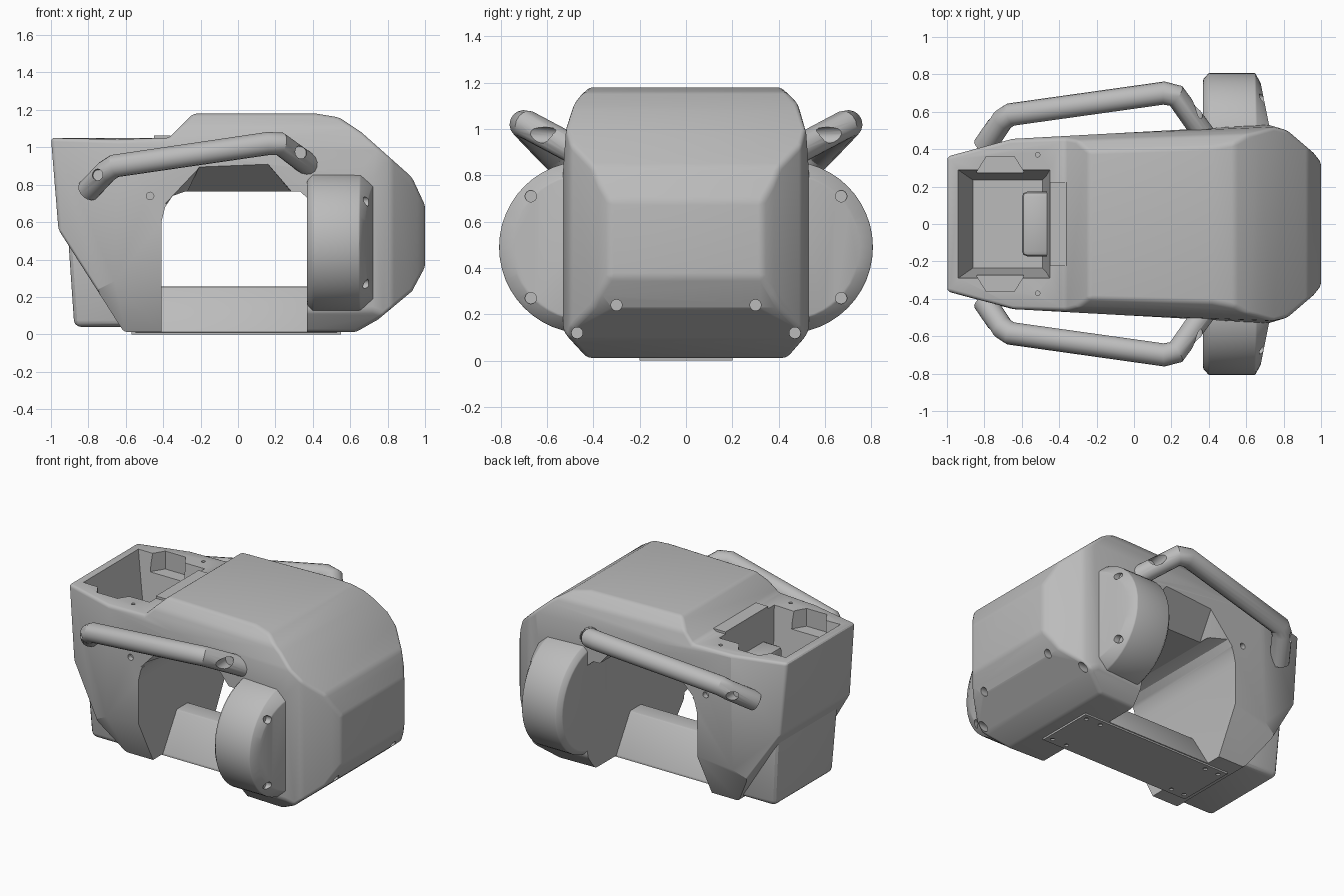
import bpy, bmesh
from math import cos, sin, pi, radians
from mathutils import Vector

cube = bpy.data.objects.get("Cube")
if cube:
    bpy.data.objects.remove(cube)

grey = bpy.data.materials.new("plain grey")
grey.use_nodes = True
grey.diffuse_color = (0.5, 0.5, 0.5, 1)
grey.node_tree.nodes["Principled BSDF"].inputs["Base Color"].default_value = (0.5, 0.5, 0.5, 1)


def add(name, mesh):
    ob = bpy.data.objects.new(name, mesh)
    bpy.context.collection.objects.link(ob)
    return ob


def loft(name, sections):
    """Closed solid through rings of equal point count."""
    bm = bmesh.new()
    rings = [[bm.verts.new(p) for p in s] for s in sections]
    n = len(rings[0])
    for a, b in zip(rings, rings[1:]):
        for i in range(n):
            bm.faces.new((a[i], a[(i + 1) % n], b[(i + 1) % n], b[i]))
    bm.faces.new(rings[0])
    bm.faces.new(rings[-1][::-1])
    bmesh.ops.recalc_face_normals(bm, faces=bm.faces)
    me = bpy.data.meshes.new(name)
    bm.to_mesh(me)
    bm.free()
    return add(name, me)


def side_prism(name, pts, y0, y1):
    return loft(name, [[(x, y, z) for x, z in pts] for y in (y0, y1)])


def rect(x0, x1, w, z):
    return [(x0, -w, z), (x1, -w, z), (x1, w, z), (x0, w, z)]


def rod(name, start, end, r):
    a, b = Vector(start), Vector(end)
    q = (b - a).to_track_quat('Z', 'Y')
    ring = [q @ Vector((r * cos(i * pi / 8), r * sin(i * pi / 8), 0)) for i in range(16)]
    return loft(name, [[p + c for p in ring] for c in (a, b)])


def bake(ob):
    dg = bpy.context.evaluated_depsgraph_get()
    me = bpy.data.meshes.new_from_object(ob.evaluated_get(dg))
    ob.modifiers.clear()
    ob.data = me


def combine(ob, cutters, op='DIFFERENCE'):
    for c in cutters:
        m = ob.modifiers.new("cut", 'BOOLEAN')
        m.object, m.operation, m.solver = c, op, 'EXACT'
        bake(ob)
        bpy.data.objects.remove(c)


def tidy(ob, dist):
    """Merge slivers and restore outward normals."""
    bm = bmesh.new()
    bm.from_mesh(ob.data)
    bmesh.ops.remove_doubles(bm, verts=bm.verts, dist=dist)
    bmesh.ops.recalc_face_normals(bm, faces=bm.faces)
    bm.to_mesh(ob.data)
    bm.free()


def bevel(ob, width, segments=2, angle=25):
    m = ob.modifiers.new("bevel", 'BEVEL')
    m.width, m.segments = width, segments
    m.limit_method, m.angle_limit = 'ANGLE', radians(angle)
    bake(ob)


def mirrored(half):
    return half + [(-y, z) for y, z in reversed(half)]


# Main shell: side outline trimmed by the plan and the end outline
shell = side_prism("body_shell", [
    (-1, 1.05), (-0.96, 0.56), (-0.61, 0.012), (0.63, 0.012), (0.75, 0.08), (0.93, 0.23),
    (1, 0.36), (1, 0.69), (0.93, 0.84), (0.66, 1.08), (0.54, 1.16), (0.42, 1.18),
    (-0.24, 1.18), (-0.37, 1.05)], -0.7, 0.7)
plan_half = [(-1, 0.36), (-0.65, 0.455), (0.72, 0.53), (0.82, 0.5), (0.96, 0.38), (1, 0.33)]
plan = plan_half + [(x, -y) for x, y in reversed(plan_half)]
plan_trim = loft("plan_trim", [[(x, y, z) for x, y in plan] for z in (-0.2, 1.4)])
end = mirrored([(0.345, -0.1), (0.535, 0.13), (0.535, 0.8), (0.52, 1.0), (0.49, 1.11), (0.365, 1.25)])
end_trim = loft("end_trim", [[(x, y * k, z) for y, z in end] for x, k in ((-1.2, 0.85), (1.2, 1.03))])
combine(shell, [plan_trim, end_trim], 'INTERSECT')
tidy(shell, 0.02)
bevel(shell, 0.025, 3, 22)

# Central opening, flared roof on both sides, tapered foot of the narrow leg
cuts = [side_prism("opening", [
    (-0.41, -0.2), (-0.41, 0.6), (-0.39, 0.68), (-0.35, 0.74), (-0.28, 0.765),
    (0.33, 0.765), (0.37, 0.73), (0.37, -0.2)], -1, 1)]
inner = [(-0.3, 0.7), (-0.27, 0.765), (0.28, 0.765), (0.33, 0.7)]
outer = [(-0.405, 0.7), (-0.2, 0.91), (0.16, 0.91), (0.34, 0.7)]
for s in (-1, 1):
    cuts.append(loft("flare", [[(x, s * y, z) for x, z in p]
                               for y, p in ((0.3, inner), (0.5, outer), (0.8, outer))]))
    wedge = [(0.48, 0.34), (0.28, -0.05), (0.8, -0.05), (0.8, 0.34)]
    cuts.append(loft("foot_taper", [[(x, s * y, z) for y, z in wedge] for x in (-1.2, -0.2)]))
combine(shell, cuts)

# Top pocket with side notches, and screw holes
pocket = loft("pocket", [rect(-0.945, -0.445, 0.295, 1.2), rect(-0.94, -0.45, 0.29, 1.05),
                         rect(-0.89, -0.47, 0.255, 0.8), rect(-0.86, -0.49, 0.235, 0.65)])
notch = loft("notch", [[(-0.84, 0.28, z), (-0.79, 0.36, z), (-0.64, 0.36, z), (-0.59, 0.28, z),
                        (-0.59, -0.28, z), (-0.64, -0.36, z), (-0.79, -0.36, z), (-0.84, -0.28, z)]
                       for z in (0.93, 1.2)])
holes = [pocket, notch]
for s in (-1, 1):
    holes += [rod("hole", (0.86, s * 0.3, 0.24), (1.2, s * 0.3, 0.24), 0.024),
              rod("hole", (0.7, s * 0.47, 0.12), (1.2, s * 0.47, 0.12), 0.024),
              rod("hole", (-0.47, s * 0.43, 0.74), (-0.47, s * 0.7, 0.74), 0.02),
              rod("hole", (-0.515, s * 0.37, 1.0), (-0.515, s * 0.37, 1.2), 0.012)]
combine(shell, holes)

# Lower box behind the narrow leg
lower_box = loft("lower_box", [rect(-0.875, -0.5, 0.31, 0.04), rect(-0.915, -0.5, 0.33, 0.62)])
bevel(lower_box, 0.035, 3)

# Cross bar and base plate
bar = loft("cross_bar", [rect(-0.56, 0.54, 0.21, 0.01), rect(-0.56, 0.54, 0.06, 0.255)])
bevel(bar, 0.012)
plate = loft("base_plate", [rect(-0.57, 0.55, 0.2, 0), rect(-0.57, 0.55, 0.2, 0.014)])
combine(plate, [rod("hole", (x, y, -0.1), (x, y, 0.01), 0.014)
                for x in (-0.53, -0.43, 0.4, 0.51) for y in (-0.16, 0.16)])

# Latch tongue low in the pocket and its cover on the rim
tongue = loft("latch_tongue", [rect(-0.6, -0.44, 0.16, 0.63), rect(-0.6, -0.44, 0.175, 0.86)])
bevel(tongue, 0.03)
cover = loft("latch_cover", [rect(-0.45, -0.36, 0.225, 1.03), rect(-0.45, -0.36, 0.225, 1.064)])
parts = [shell, lower_box, bar, plate, tongue, cover]

for s, side in ((1, "left"), (-1, "right")):
    # Rounded side pod with a slanted outer face
    sections = []
    for x, r, slant in ((0.37, 0.34, 0), (0.4, 0.372, 0), (0.65, 0.372, 0.02), (0.68, 0.315, 0.2)):
        arc = [(0.435 + r * cos(a), 0.49 + r * sin(a))
               for a in [radians(-90 + 7.5 * i) for i in range(25)]]
        pts = [(0.3, 0.49 - r)] + arc + [(0.3, 0.49 + r)]
        sections.append([(x + slant * (0.74 - y), s * y, z) for y, z in pts])
    pod = loft(side + "_pod", sections)
    bevel(pod, 0.012, 2, 20)
    combine(pod, [rod("hole", (0.66, s * 0.67, z), (0.9, s * 0.67, z), 0.025) for z in (0.27, 0.71)])

    # Carry handle: rounded bar along a bent path, with screw recesses
    path = [(-0.8, 0.415, 0.77), (-0.705, 0.555, 0.87), (-0.66, 0.585, 0.9),
            (0.16, 0.7, 1.02), (0.225, 0.685, 1.018), (0.405, 0.435, 0.885)]
    cu = bpy.data.curves.new("handle_path", 'CURVE')
    cu.dimensions, cu.bevel_depth, cu.bevel_resolution, cu.use_fill_caps = '3D', 0.062, 6, True
    sp = cu.splines.new('POLY')
    sp.points.add(len(path) - 1)
    for p, (x, y, z) in zip(sp.points, path):
        p.co = (x, s * y, z, 1)
    tube = add("handle_path", cu)
    dg = bpy.context.evaluated_depsgraph_get()
    handle = add(side + "_handle", bpy.data.meshes.new_from_object(tube.evaluated_get(dg)))
    bpy.data.objects.remove(tube)
    tidy(handle, 0.0005)
    combine(handle, [rod("recess", (0.33, s * 0.55, 0.97), (0.36, s * 0.9, 0.99), 0.035),
                     rod("recess", (-0.745, s * 0.52, 0.85), (-0.78, s * 0.9, 0.87), 0.03)])
    parts += [pod, handle]

# Finish: one material, smooth shading with sharp edges kept
for ob in parts:
    ob.data.materials.clear()
    ob.data.materials.append(grey)
    bpy.ops.object.select_all(action='DESELECT')
    ob.select_set(True)
    bpy.context.view_layer.objects.active = ob
    bpy.ops.object.shade_smooth_by_angle(angle=radians(28))
